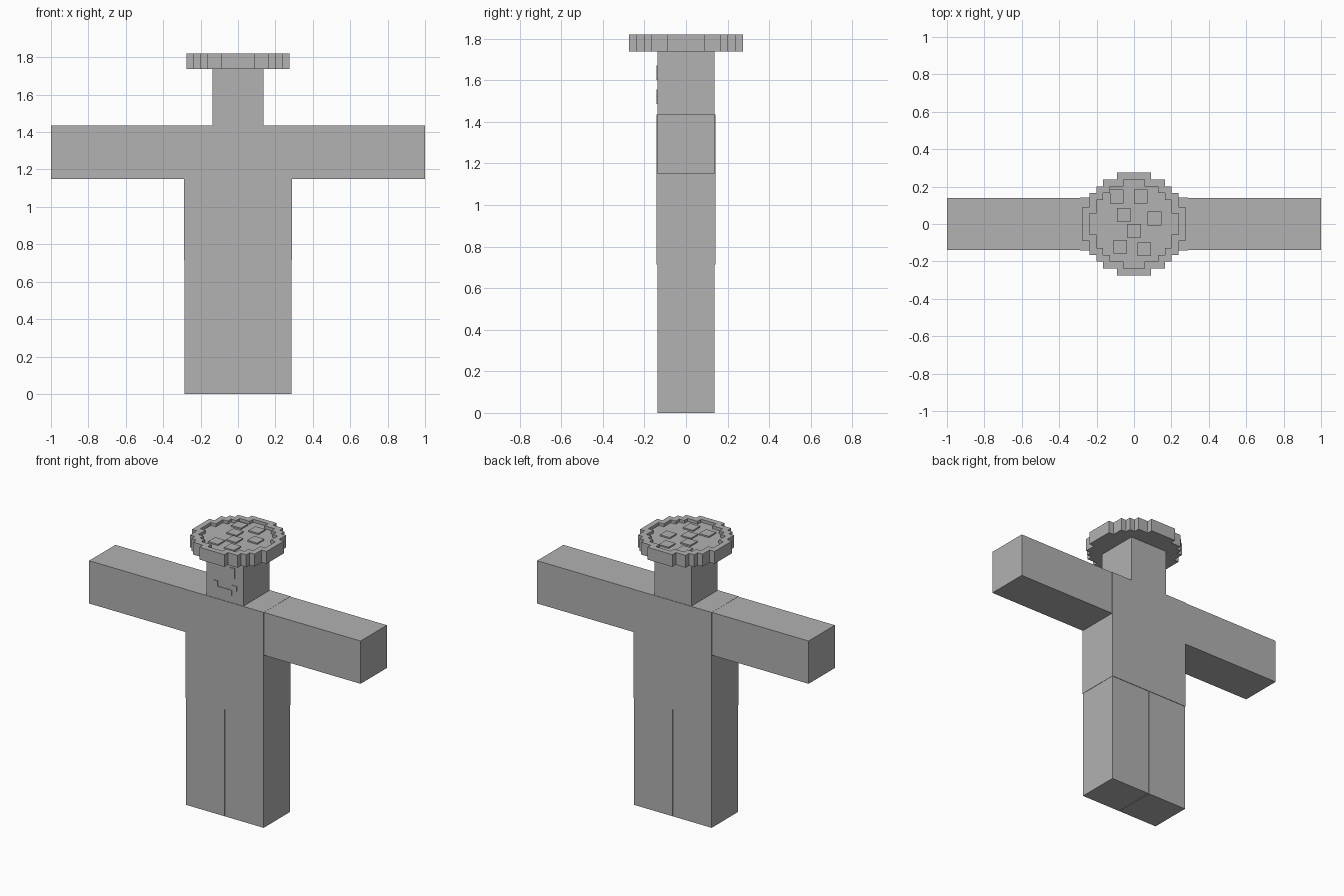
import bpy
import bmesh

default_cube = bpy.data.objects.get("Cube")
if default_cube:
    bpy.data.objects.remove(default_cube, do_unlink=True)

GREY = (0.445, 0.445, 0.445, 1)
grey = bpy.data.materials.new("plain grey")
grey.use_nodes = True
grey.diffuse_color = GREY
grey.node_tree.nodes["Principled BSDF"].inputs["Base Color"].default_value = GREY


def add_object(name, mesh):
    mesh.materials.clear()
    mesh.materials.append(grey)
    obj = bpy.data.objects.new(name, mesh)
    bpy.context.collection.objects.link(obj)
    return obj


def box(name, low, high):
    """Box between two opposite corners."""
    mesh = bpy.data.meshes.new(name)
    bm = bmesh.new()
    bmesh.ops.create_cube(bm, size=1)
    for v in bm.verts:
        for i in range(3):
            v.co[i] = low[i] if v.co[i] < 0 else high[i]
    bm.to_mesh(mesh)
    bm.free()
    return add_object(name, mesh)


def stepped_circle(corners):
    """Closed staircase outline from the outer corners of one quarter."""
    quarter = []
    for i, (x, y) in enumerate(corners):
        quarter.append((x, y))
        if i + 1 < len(corners):
            quarter.append((corners[i + 1][0], y))
    outline = []
    for _ in range(4):
        outline += quarter
        quarter = [(-y, x) for x, y in quarter]
    return outline


def slab(name, outlines, z0, z1):
    """Extruded flat shape; a second outline makes a hole."""
    curve = bpy.data.curves.new(name + " outline", "CURVE")
    curve.dimensions = "2D"
    curve.fill_mode = "BOTH"
    curve.extrude = (z1 - z0) / 2
    for outline in outlines:
        spline = curve.splines.new("POLY")
        spline.points.add(len(outline) - 1)
        for point, (x, y) in zip(spline.points, outline):
            point.co = (x * UNIT, y * UNIT, 0, 1)
        spline.use_cyclic_u = True
    helper = bpy.data.objects.new(name + " helper", curve)
    mesh = bpy.data.meshes.new_from_object(helper)
    bpy.data.objects.remove(helper)
    bpy.data.curves.remove(curve)
    # Weld the caps to the walls and keep every face flat
    bm = bmesh.new()
    bm.from_mesh(mesh)
    bmesh.ops.remove_doubles(bm, verts=bm.verts, dist=0.0001)
    bmesh.ops.recalc_face_normals(bm, faces=bm.faces)
    for f in bm.faces:
        f.smooth = False
        f.material_index = 0
    for v in bm.verts:
        v.co.z += (z0 + z1) / 2
    bm.to_mesh(mesh)
    bm.free()
    return add_object(name, mesh)


# Heights and half depth of the body
HIP, ARMPIT, SHOULDER, CROWN, TOP = 0.713, 1.15, 1.436, 1.738, 1.82
D = 0.138

# Body: torso slightly larger than the limbs
box("torso", (-0.288, -D - 0.003, HIP), (0.288, D + 0.003, SHOULDER))
box("head", (-0.136, -D, SHOULDER), (0.136, D, CROWN))
for side, s in (("left", 1), ("right", -1)):
    x0, x1 = sorted((s * 0.001, s * 0.286))
    box(side + " leg", (x0, -D, 0), (x1, D, HIP))
    x0, x1 = sorted((s * 0.288, s))
    box(side + " arm", (x0, -D, ARMPIT), (x1, D, SHOULDER - 0.001))

# Face: thin plates on the front of the head
P = 0.035
FACE = -D - 0.004
for side, s in (("left", 1), ("right", -1)):
    x0, x1 = sorted((s * P * 1.1, s * P * 2.1))
    box(side + " eye", (x0, FACE, 1.6), (x1, -D, 1.67))
    x0, x1 = sorted((s * P * 1.5, s * P * 2.5))
    box(side + " mouth corner", (x0, FACE, 1.52), (x1, -D, 1.555))
box("mouth", (-P * 1.5, FACE, 1.485), (P * 1.5, -D, 1.52))

# Round stepped hat: raised rim, sunken filling and square toppings
UNIT = 0.275 / 7.5
outer = [(7.5, 2.5), (6.5, 4.5), (5.5, 5.5), (4.5, 6.5), (2.5, 7.5)]
inner = [(x - 1, y - 1) for x, y in outer]
FILL = TOP - 0.02
slab("hat rim", [stepped_circle(outer), stepped_circle(inner)], CROWN, TOP)
slab("hat filling", [stepped_circle(inner)], CROWN, FILL)
toppings = [(-2, -3.3), (1.5, -3.7), (0, -1), (3, 0.8), (-1.5, 1.3), (1, 4), (-2.5, 4)]
for n, (x, y) in enumerate(toppings, 1):
    box(f"topping {n}", ((x - 1) * UNIT, (y - 1) * UNIT, FILL),
        ((x + 1) * UNIT, (y + 1) * UNIT, FILL + 0.009))
